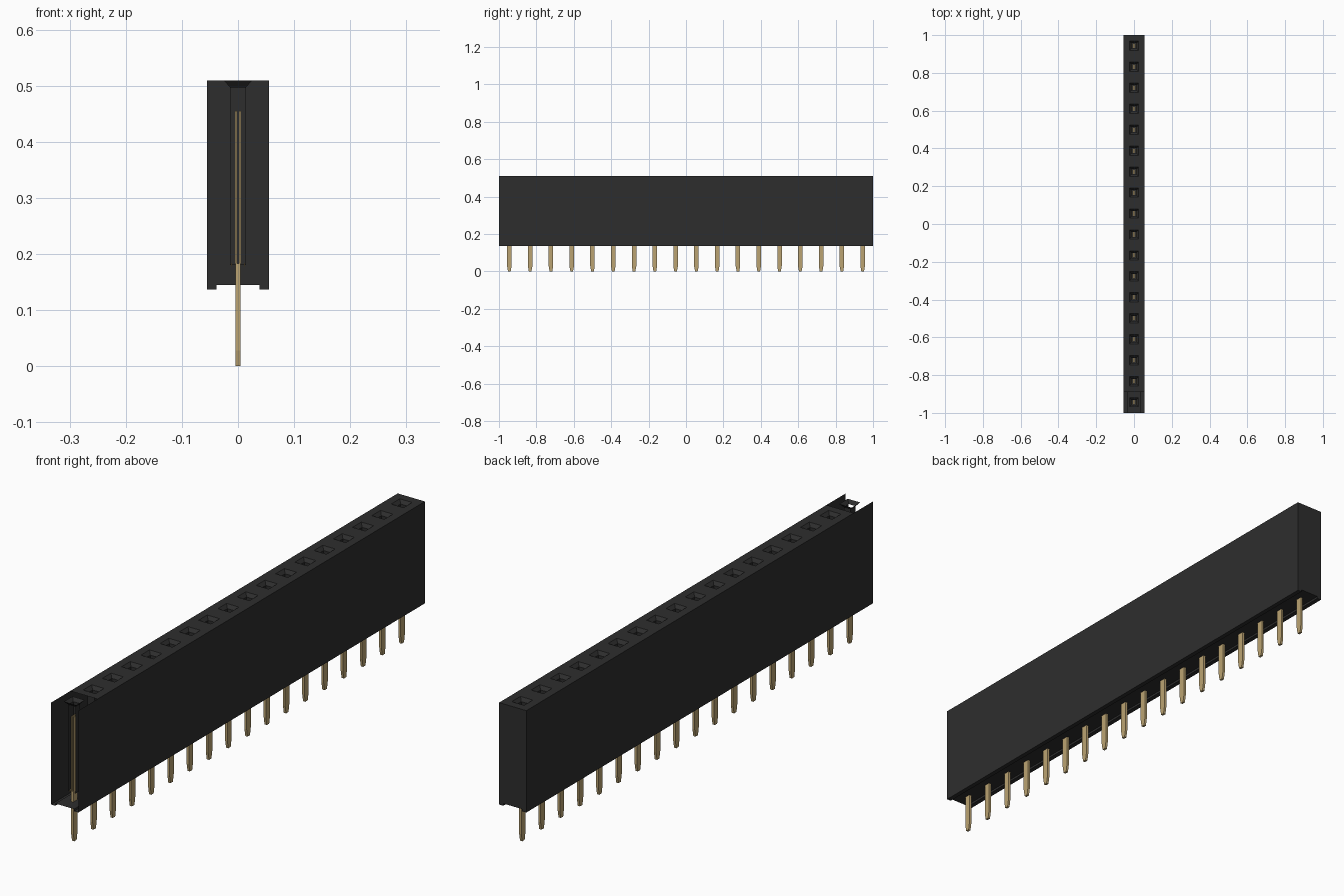
import bpy, bmesh

cube = bpy.data.objects.get("Cube")
if cube:
    bpy.data.objects.remove(cube, do_unlink=True)

COUNT = 18
PITCH = 2.0 / COUNT
HALF = 0.055            # half width of the housing
TOP, FLOOR, FOOT = 0.509, 0.145, 0.137
RIM, BORE = 0.025, 0.014    # half sizes of funnel mouth and contact bore
BORE_TOP, BORE_END = 0.497, 0.18
ROWS = [-1 + PITCH * (i + 0.5) for i in range(COUNT)]


def material(name, rgb, metallic=0.0):
    m = bpy.data.materials.new(name)
    m.use_nodes = True
    m.diffuse_color = (*rgb, 1)
    node = m.node_tree.nodes["Principled BSDF"]
    node.inputs["Base Color"].default_value = (*rgb, 1)
    node.inputs["Roughness"].default_value = 0.6
    return m


black = material("black plastic", (0.027, 0.027, 0.027))
gold = material("gold plating", (0.50, 0.37, 0.17))


def finish(bm, name, mat):
    bmesh.ops.remove_doubles(bm, verts=bm.verts, dist=1e-5)
    bmesh.ops.recalc_face_normals(bm, faces=bm.faces)
    mesh = bpy.data.meshes.new(name)
    bm.to_mesh(mesh)
    bm.free()
    mesh.materials.append(mat)
    obj = bpy.data.objects.new(name, mesh)
    bpy.context.collection.objects.link(obj)
    return obj


def ring(bm, y, hx, hy, z):
    return [bm.verts.new((sx * hx, y + sy * hy, z))
            for sx, sy in ((-1, -1), (1, -1), (1, 1), (-1, 1))]


def bridge(bm, a, b, skip=()):
    for i in range(4):
        if i not in skip:
            j = (i + 1) % 4
            bm.faces.new((a[i], a[j], b[j], b[i]))


def stack(bm, y, levels):
    """Closed solid through rectangular sections (half x, half y, z)."""
    rings = [ring(bm, y, *lv) for lv in levels]
    for a, b in zip(rings, rings[1:]):
        bridge(bm, a, b)
    bm.faces.new(rings[0])
    bm.faces.new(rings[-1])


def box(bm, x0, x1, y0, y1, z0, z1):
    a, b = [[bm.verts.new(p) for p in
             ((x0, y0, z), (x1, y0, z), (x1, y1, z), (x0, y1, z))]
            for z in (z0, z1)]
    bridge(bm, a, b)
    bm.faces.new(a)
    bm.faces.new(b)


# Housing: channel section with two feet, closed at the back, open at the front
bm = bmesh.new()
right = [(HALF, TOP), (HALF, FOOT), (0.038, FOOT), (0.038, FLOOR)]
section = right + [(-x, z) for x, z in reversed(right)]
front = [bm.verts.new((x, -1, z)) for x, z in section]
back = [bm.verts.new((x, 1, z)) for x, z in section]
for i in range(len(section) - 1):
    bm.faces.new((front[i], front[i + 1], back[i + 1], back[i]))
bm.faces.new(back)
# Top plate, one frame around each funnel; the front cell is left uncovered
for y in ROWS[1:]:
    bridge(bm, ring(bm, y, HALF, PITCH / 2, TOP), ring(bm, y, RIM, RIM, TOP))
finish(bm, "housing", black)

# Funnels and contact bores; the front bore is open towards the front
bm = bmesh.new()
for i, y in enumerate(ROWS):
    mouth = ring(bm, y, RIM, RIM, TOP)
    neck = ring(bm, y, BORE, BORE, BORE_TOP)
    end = ring(bm, y, BORE, BORE, BORE_END)
    bridge(bm, mouth, neck)
    bridge(bm, neck, end, skip=(0,) if i == 0 else ())
finish(bm, "funnels_and_bores", black)

# Solder pins with a tapered tip
bm = bmesh.new()
for y in ROWS:
    stack(bm, y, [(0.0045, 0.007, 0.0), (0.0045, 0.012, 0.028),
                  (0.0045, 0.012, 0.183)])
finish(bm, "solder_pins", gold)

# Spring contacts: two tines and two small retaining barbs per pin
bm = bmesh.new()
for y in ROWS:
    for s in (-1, 1):
        box(bm, s * 0.0017, s * 0.005, y - 0.011, y + 0.011, 0.183, 0.455)
        box(bm, s * 0.0105, s * 0.0125, y - 0.011, y + 0.011, 0.178, 0.184)
finish(bm, "spring_contacts", gold)
